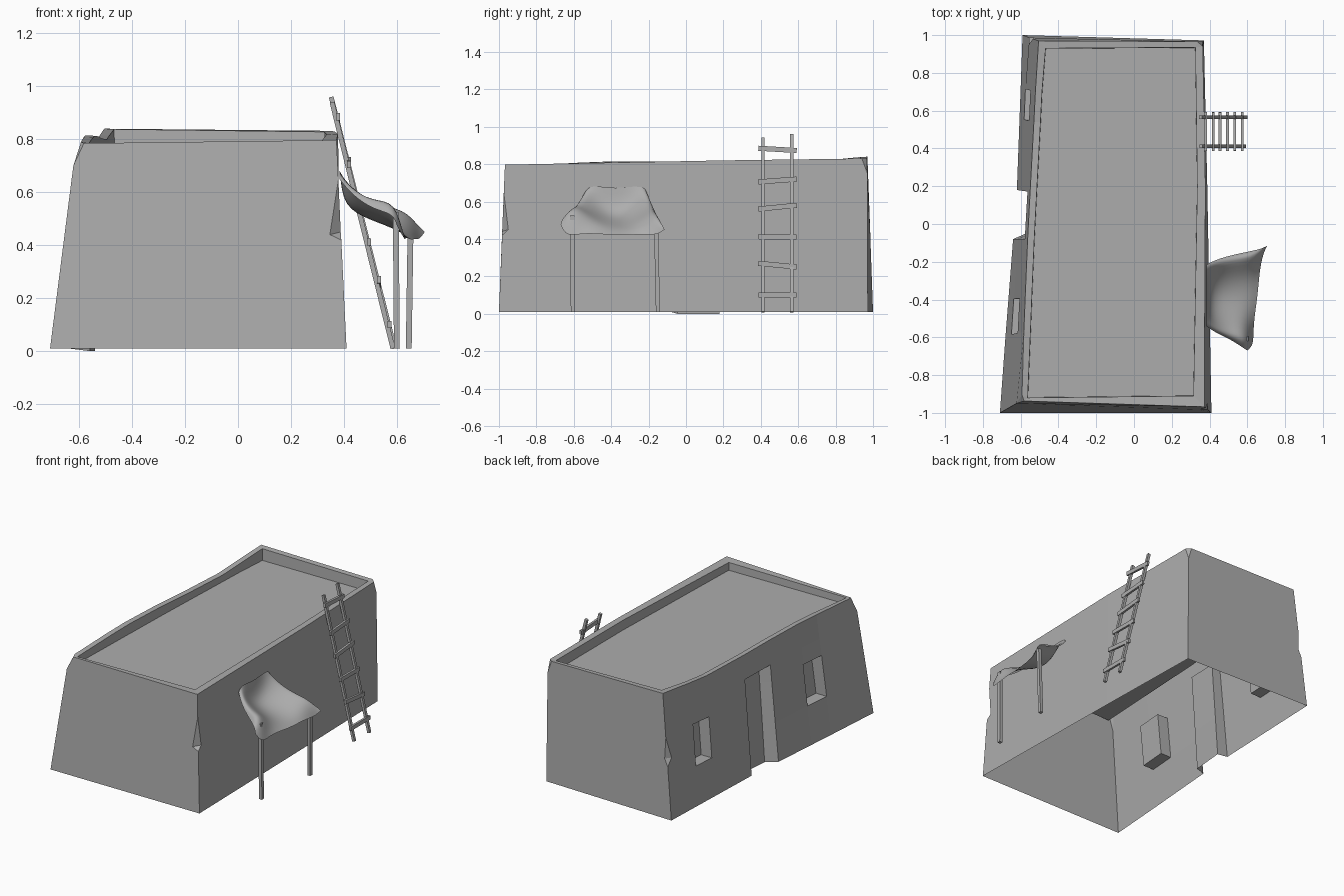
import bpy, bmesh
from mathutils import Vector as V

if "Cube" in bpy.data.objects:
    bpy.data.objects.remove(bpy.data.objects["Cube"])

# Dark grey used on every part
grey = bpy.data.materials.new("dark_grey")
grey.diffuse_color = (.42, .42, .42, 1)
grey.use_nodes = True
grey.node_tree.nodes["Principled BSDF"].inputs["Base Color"].default_value = grey.diffuse_color


def finish(name, bm):
    me = bpy.data.meshes.new(name)
    bm.to_mesh(me)
    bm.free()
    me.materials.append(grey)
    ob = bpy.data.objects.new(name, me)
    bpy.context.collection.objects.link(ob)
    return ob


def bar(name, p, q, w, d=None):
    """Square timber running from p to q."""
    p, q = V(p), V(q)
    bm = bmesh.new()
    bmesh.ops.create_cube(bm, size=1)
    bmesh.ops.scale(bm, vec=(w, d or w, (q - p).length), verts=bm.verts)
    ob = finish(name, bm)
    ob.location = (p + q) / 2
    ob.rotation_mode = 'QUATERNION'
    ob.rotation_quaternion = V((0, 0, 1)).rotation_difference(q - p)
    return ob


# House shell: open underneath, battered walls, parapet roof
bm = bmesh.new()


def face(*pts):
    return bm.faces.new([bm.verts.new(p) for p in pts])


# Left wall columns (front to back): bottom and top points
base = [V(p) for p in [(-.71, -1, .01), (-.68, -.59, .01), (-.665, -.40, .01), (-.64, -.08, .01),
                       (-.62, .18, .01), (-.606, .56, .01), (-.60, .72, .01), (-.59, 1, .01)]]
top = [V(p) for p in [(-.593, -.905, .79), (-.583, -.57, .808), (-.576, -.39, .815), (-.563, -.08, .813),
                      (-.55, .17, .805), (-.53, .54, .802), (-.522, .70, .815), (-.505, .97, .84)]]
rows = [0, .32, .66, .8, 1]
# Remaining corners
fr_b, fr_t = V((.41, -1, .01)), V((.372, -.968, .797))
br_b, br_cut = V((.37, .972, .01)), V((.362, .97, .75))
br_back, br_side = V((.335, .966, .832)), V((.364, .94, .83))
fl_front, fl_cut = V((-.582, -.937, .785)), V((-.622, -.95, .70))
side_mid_b, side_mid_t = V((.388, .2, .01)), V((.378, .2, .82))


def wall(i, j):
    return base[i].lerp(top[i], rows[j])


def inner(i, j):
    p = wall(i, j) + V((.08 if i not in (3, 4) else .08 - .02 * rows[j], 0, 0))
    if i == 3:
        p.y += .035
    if j == 0:
        p.z = 0
    return p


# Door and two window recesses in the left wall
holes = {(1, 1), (5, 1), (3, 0), (3, 1), (3, 2)}
for i in range(1, 6):
    for j in range(4):
        cell = [(i, j), (i + 1, j), (i + 1, j + 1), (i, j + 1)]
        if (i, j) not in holes:
            face(*[wall(*c) for c in cell])
            continue
        face(*[inner(*c) for c in cell])
        near = [(i, j - 1), (i + 1, j), (i, j + 1), (i - 1, j)]
        for k, n in enumerate(near):
            if n not in holes and n[1] >= 0:
                a, b = cell[k], cell[(k + 1) % 4]
                face(wall(*a), wall(*b), inner(*b), inner(*a))

# Chipped corners: low / high on the corner edge, one notch point on each wall
fr_lo, fr_hi = fr_b.lerp(fr_t, .52), fr_b.lerp(fr_t, .81)
fr_f, fr_s = V((.347, -.983, .44)), V((.388, -.95, .45))
bl_lo, bl_hi = base[7].lerp(top[7], .42), base[7].lerp(top[7], .65)
bl_b, bl_s = V((-.53, .986, .41)), V((-.557, .95, .41))
for lo, hi, a, b in ((fr_lo, fr_hi, fr_f, fr_s), (bl_lo, bl_hi, bl_b, bl_s)):
    face(lo, a, b)
    face(hi, a, b)
face(fl_front, top[0], fl_cut)
face(br_back, br_side, br_cut)

# Outer walls around the chips
face(base[0], *[wall(1, j) for j in range(5)], top[0], fl_cut)
face(base[7], bl_lo, bl_s, bl_hi, top[7], *[wall(6, j) for j in (4, 3, 2, 1, 0)])
face(base[0], fr_b, fr_lo, fr_f, fr_hi, fr_t, fl_front, fl_cut)
face(fr_b, side_mid_b, side_mid_t, fr_t, fr_hi, fr_s, fr_lo)
face(side_mid_b, br_b, br_cut, br_side, side_mid_t)
face(base[7], br_b, br_cut, br_back, top[7], bl_hi, bl_b, bl_lo)

# Parapet: outer rim paired with inner rim, then down to the roof deck
rim_in = [p + V((.035, 0, -.002)) for p in top]
rim_in[0].xyz = (-.563, -.92, .785)
rim_in[7].xyz = (-.468, .93, .838)
rim_in += [V((.325, .935, .828)), V((.335, .2, .818)), V((.315, -.91, .793))]
pairs = [(p, k) for k, p in enumerate(top)]
pairs += [(br_back, 8), (br_side, 8), (side_mid_t, 9), (fr_t, 10), (fl_front, 0)]
for (a, m), (b, n) in zip(pairs, pairs[1:] + pairs[:1]):
    face(*([a, b, rim_in[n], rim_in[m]] if m != n else [a, b, rim_in[m]]))
deck = [V((p.x * .997, p.y * .998, .75 + .01 * p.y)) for p in rim_in]
for k in range(11):
    n = (k + 1) % 11
    face(rim_in[k], rim_in[n], deck[n], deck[k])
face(*deck)
bmesh.ops.remove_doubles(bm, verts=bm.verts, dist=1e-4)
bmesh.ops.recalc_face_normals(bm, faces=bm.faces)
deck_face = max(bm.faces, key=lambda f: f.calc_area() if abs(f.normal.z) > .9 else 0)
if deck_face.normal.z < 0:
    bmesh.ops.reverse_faces(bm, faces=bm.faces)
finish("house_shell", bm)

# Ladder leaning on the right wall
bar("ladder_rail_front", (.585, .412, .01), (.355, .412, .94), .018)
bar("ladder_rail_back", (.592, .565, .01), (.352, .565, .96), .018)
rungs = [(.10, .10), (.27, .25), (.412, .41), (.56, .58), (.705, .72), (.885, .873)]
for k, (za, zb) in enumerate(rungs):
    x = .598 - .25 * (za + zb) / 2
    bar(f"ladder_rung_{k + 1}", (x, .387, za), (x, .592, zb), .015, .027)

# Awning posts
bar("awning_post_front", (.60, -.605, .01), (.596, -.608, .525), .022)
bar("awning_post_back", (.645, -.15, .01), (.652, -.16, .475), .022)

# Sagging awning cloth with drooping hems, wall edge to outer edge: (x, y, z)
cloth = [
    [(.383, -.54, .65), (.383, -.52, .68), (.385, -.46, .682), (.385, -.38, .67),
     (.385, -.30, .68), (.385, -.23, .68), (.385, -.215, .66)],
    [(.43, -.575, .59), (.43, -.55, .63), (.40, -.47, .57), (.395, -.38, .53),
     (.40, -.29, .57), (.43, -.21, .625), (.43, -.19, .60)],
    [(.51, -.61, .535), (.51, -.59, .585), (.50, -.48, .52), (.50, -.38, .485),
     (.50, -.27, .51), (.53, -.185, .57), (.53, -.16, .53)],
    [(.585, -.66, .52), (.60, -.61, .60), (.585, -.50, .49), (.60, -.38, .45),
     (.62, -.26, .465), (.652, -.16, .555), (.67, -.135, .49)],
    [(.60, -.67, .475), (.635, -.64, .41), (.63, -.54, .435), (.655, -.38, .418),
     (.665, -.24, .425), (.685, -.155, .42), (.705, -.115, .45)],
]
bm = bmesh.new()
grid = [[bm.verts.new(p) for p in row] for row in cloth]
for r, s in zip(grid, grid[1:]):
    for k in range(6):
        bm.faces.new((r[k], s[k], s[k + 1], r[k + 1])).smooth = True
awning = finish("awning_cloth", bm)
sub = awning.modifiers.new("smooth_cloth", 'SUBSURF')
sub.levels = sub.render_levels = 2
sub.boundary_smooth = 'PRESERVE_CORNERS'
